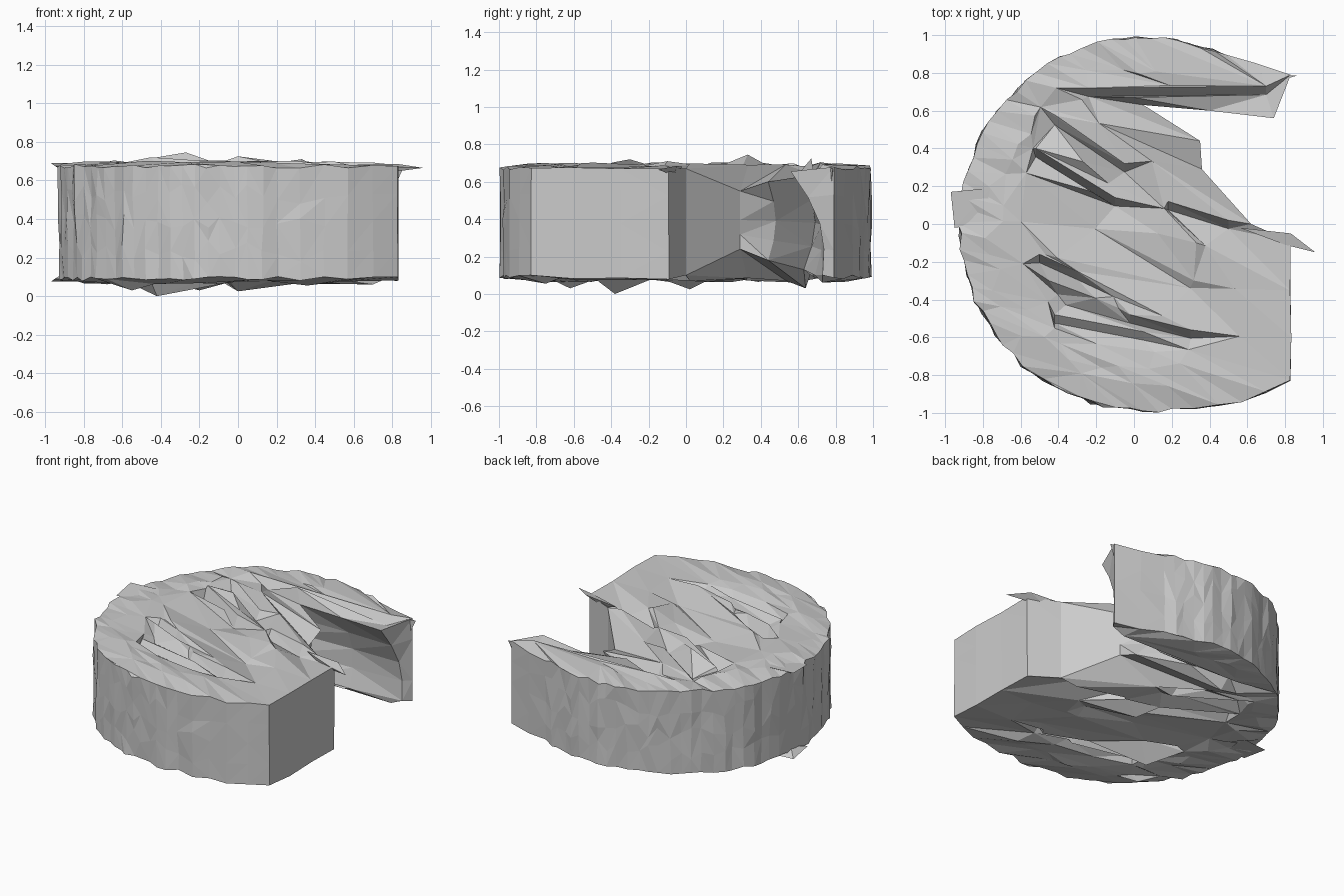
import bpy, bmesh, math, random
from mathutils import Vector
from mathutils.geometry import delaunay_2d_cdt

random.seed(7)
if "Cube" in bpy.data.objects:
    bpy.data.objects.remove(bpy.data.objects["Cube"])

TOP, BASE = 0.675, 0.09

grey = bpy.data.materials.new("stone grey")
grey.use_nodes = True
grey.diffuse_color = (0.6, 0.6, 0.6, 1)
grey.node_tree.nodes["Principled BSDF"].inputs["Base Color"].default_value = (0.6, 0.6, 0.6, 1)


def jitter(a):
    return random.uniform(-a, a)


def make_object(name, bm):
    bmesh.ops.recalc_face_normals(bm, faces=bm.faces)
    mesh = bpy.data.meshes.new(name)
    bm.to_mesh(mesh)
    bm.free()
    mesh.materials.append(grey)
    obj = bpy.data.objects.new(name, mesh)
    bpy.context.collection.objects.link(obj)


# Outline as (top, bottom, recess of the wall between), anticlockwise from the arm tip
pairs = []
def add(x, y, rough=0.012):
    pairs.append((Vector((x + jitter(rough), y + jitter(rough), TOP + jitter(0.012))),
                  Vector((x + jitter(rough), y + jitter(rough), BASE + jitter(0.012))),
                  Vector((0, 0, 0))))

add(0.83, 0.79, 0)
add(0.66, 0.85)
ARC = 52
for i in range(ARC + 1):
    a = math.radians(64 + (278 - 64) * i / ARC)
    add(0.06 + 0.985 * math.cos(a), 0.988 * math.sin(a))
for x, y in ((0.32, -0.975), (0.45, -0.96), (0.57, -0.945), (0.7, -0.89),
             (0.83, -0.83), (0.835, -0.6), (0.83, -0.35), (0.83, -0.09)):
    add(x, y, 0.004)
# Notch: sheets pinch together toward its inner corner, a thin flap overhangs under the arm
for top, low, recess in (((0.62, 0.0, 0.67), (0.62, 0.0, 0.1), (0, 0, 0)),
                         ((0.36, 0.29, 0.55), (0.36, 0.29, 0.24), (0, 0, 0)),
                         ((0.35, 0.44, 0.6), (0.35, 0.44, 0.18), (-0.13, 0.04, 0)),
                         ((0.05, 0.63, 0.63), (0.05, 0.63, 0.13), (-0.12, 0.06, 0)),
                         ((0.4, 0.6, 0.64), (0.4, 0.69, 0.1), (0, 0.08, 0)),
                         ((0.74, 0.56, 0.655), (0.79, 0.73, 0.1), (0.01, 0.07, 0))):
    pairs.append((Vector(top), Vector(low), Vector(recess)))

# Edge of the sunken panel in the middle
PANEL = ((-0.5, 0.6), (-0.55, 0.42), (-0.56, 0.26), (-0.61, 0.02), (-0.58, -0.2),
         (-0.46, -0.42), (-0.44, -0.55), (-0.2, -0.65), (0.1, -0.68), (0.3, -0.67),
         (0.54, -0.58), (0.55, -0.36), (0.33, -0.28), (0.37, -0.12), (0.15, 0.1),
         (0.1, 0.32), (-0.2, 0.55))

# Cracks where one splinter steps down below the next
CRACKS = (((-0.52, 0.4), (-0.1, 0.14)), ((-0.42, -0.48), (0.05, -0.57)),
          ((-0.02, -0.48), (0.3, -0.56)), ((-0.42, 0.57), (-0.05, 0.32)),
          ((-0.5, -0.16), (-0.3, -0.25)), ((0.18, 0.12), (0.5, 0.02)),
          ((-0.24, 0.72), (0.7, 0.73)))

# Tallest splinter tips on each sheet: x, y, height
TIPS = {1: ((-0.27, 0.33, 0.07), (0.33, -0.1, 0.035), (0.0, 0.67, 0.05), (-0.45, -0.3, 0.045)),
        -1: ((-0.42, -0.38, 0.09), (-0.55, -0.62, 0.06), (0.0, 0.02, 0.065), (-0.2, 0.64, 0.06),
             (0.36, -0.75, 0.035))}


def stretched(p):
    # Space where long splinters lying along one direction become compact
    c, s = math.cos(-0.4), math.sin(-0.4)
    return Vector(((p[0] * c + p[1] * s) / 3.5, -p[0] * s + p[1] * c))


def cap(bm, ring, sign, level):
    """Triangulate a broken, splintered sheet inside the ring."""
    n, m = len(ring), len(PANEL)
    pts = [v.co.copy() for v in ring]

    def point(x, y, low, high):
        pts.append(Vector((x, y, level + sign * random.uniform(low, high))))

    for x, y in PANEL:
        point(x + jitter(0.02), y + jitter(0.02), -0.005, 0.02)
    edges = [(i, (i + 1) % n) for i in range(n)]
    edges += [(n + i, n + (i + 1) % m) for i in range(m)]
    for a, b in CRACKS:
        for shift, low, high in ((0, 0.005, 0.03), (-0.045, -0.06, -0.03)):
            for x, y in (a, b):
                point(x, y + shift, low, high)
            edges.append((len(pts) - 2, len(pts) - 1))
    # Rough band between outer wall and panel
    for i in range(34):
        a = math.radians(80 + 210 * i / 34)
        r = random.uniform(0.74, 0.9)
        point(0.06 + r * math.cos(a), r * math.sin(a), 0, 0.03)
    # Loose splinters within the panel
    for i in range(14):
        x, y = random.uniform(-0.5, 0.4), random.uniform(-0.6, 0.5)
        if x + y < 0.4:
            point(x, y, -0.05, 0.03)
    for x, y, h in TIPS[sign]:
        point(x, y, h, h)
    out = delaunay_2d_cdt([stretched(p) for p in pts], edges, [], 1, 1e-6)
    verts = {}
    c, s = math.cos(-0.4), math.sin(-0.4)
    for i, orig in enumerate(out[3]):
        if orig and min(orig) < n:
            verts[i] = ring[min(orig)]
        elif orig:
            verts[i] = bm.verts.new(pts[orig[0]])
        else:
            u, v = out[0][i][0] * 3.5, out[0][i][1]
            verts[i] = bm.verts.new((u * c - v * s, u * s + v * c, level))
    for f in out[2]:
        tri = [verts[i] for i in f]
        if len(set(tri)) == 3 and not bm.faces.get(tri):
            bm.faces.new(tri)


# Main body: chipped wall rows closed by two splintered sheets
bm = bmesh.new()
ROWS = 4
rows = []
for r in range(ROWS + 1):
    row = []
    for i, (top, low, recess) in enumerate(pairs):
        p = low.lerp(top, r / ROWS) + recess * math.sin(math.pi * r / ROWS)
        if 0 < r < ROWS and 1 < i < ARC + 5:
            p += Vector((jitter(0.006), jitter(0.006), jitter(0.05)))
        row.append(bm.verts.new(p))
    rows.append(row)
for a, b in zip(rows, rows[1:]):
    for i in range(len(a)):
        j = (i + 1) % len(a)
        if random.random() < 0.5:
            bm.faces.new((a[i], a[j], b[j]))
            bm.faces.new((a[i], b[j], b[i]))
        else:
            bm.faces.new((a[i], a[j], b[i]))
            bm.faces.new((a[j], b[j], b[i]))
cap(bm, rows[-1], 1, TOP)
cap(bm, rows[0], -1, BASE)
loose = [v for v in bm.verts if not v.link_faces]
bmesh.ops.delete(bm, geom=loose, context="VERTS")
make_object("broken_ring_body", bm)


def shard(name, points):
    bm = bmesh.new()
    bmesh.ops.convex_hull(bm, input=[bm.verts.new(p) for p in points])
    make_object(name, bm)


# Splinters that stick out past the body
shard("bar_splinter", ((0.56, -0.02, 0.68), (0.83, -0.05, 0.685), (0.96, -0.15, 0.665),
                       (0.8, -0.11, 0.67), (0.7, -0.06, 0.63)))
for label, z, d in (("upper", TOP, 0.015), ("lower", BASE, -0.015)):
    shard(label + "_rim_splinter", ((-0.97, 0.17, z + d), (-0.95, -0.02, z), (-0.8, 0.0, z),
                                    (-0.76, 0.19, z + d), (-0.9, 0.1, z - 2 * d)))
shard("arm_splinter", ((0.86, 0.785, 0.67), (0.6, 0.8, 0.68), (0.72, 0.74, 0.67), (0.78, 0.77, 0.5)))
